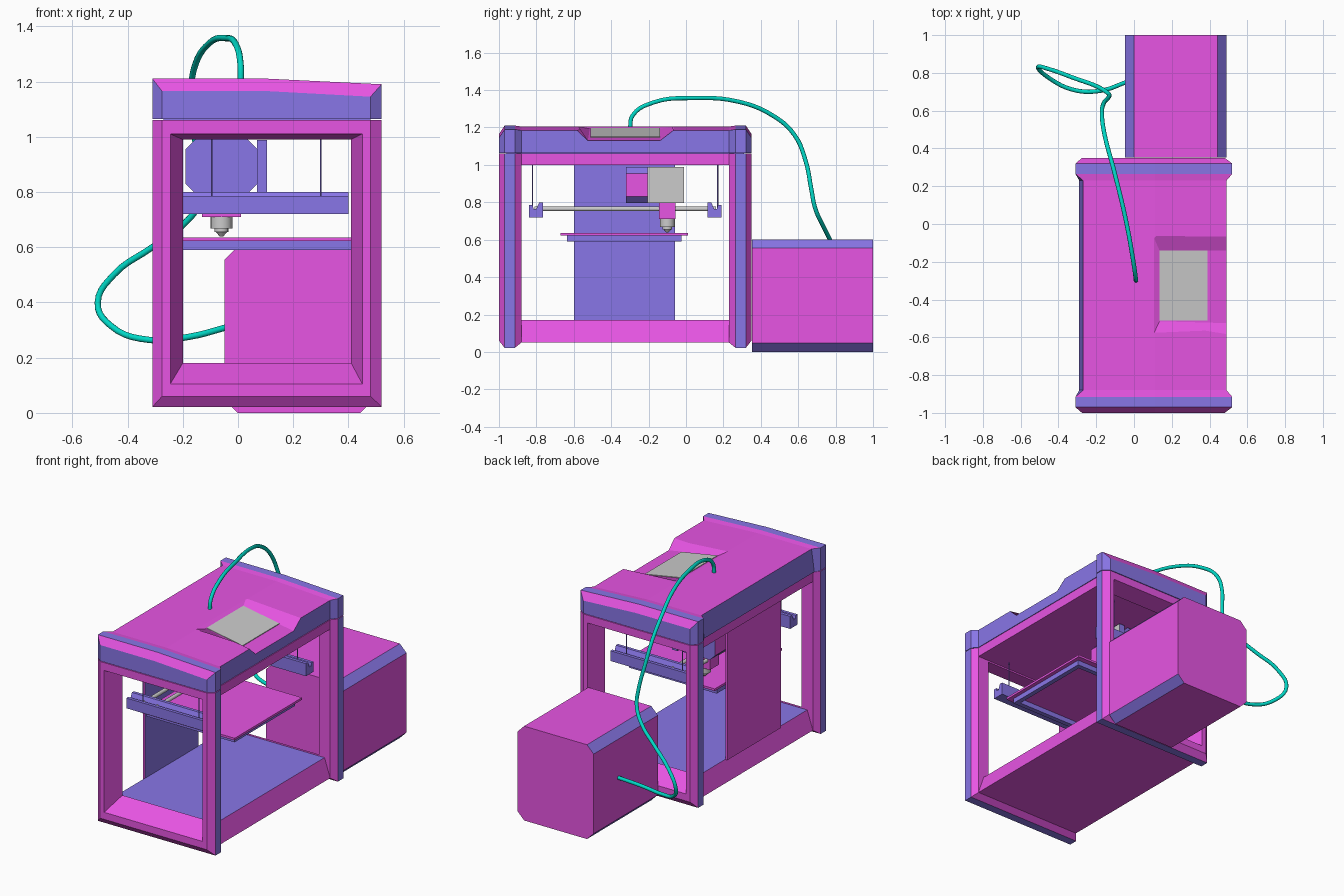
import bpy, bmesh, math
from mathutils import Vector

if "Cube" in bpy.data.objects:
    bpy.data.objects.remove(bpy.data.objects["Cube"])


def material(name, rgb):
    m = bpy.data.materials.new(name)
    m.diffuse_color = (*rgb, 1)
    m.use_nodes = True
    m.node_tree.nodes["Principled BSDF"].inputs["Base Color"].default_value = m.diffuse_color
    return m


MAGENTA, VIOLET, GREY, TEAL = range(4)
MATS = [material("magenta", (0.80, 0.09, 0.77)), material("violet", (0.25, 0.18, 0.80)),
        material("grey", (0.60, 0.60, 0.60)), material("teal", (0.0, 0.68, 0.56))]


def finish(name, bm, rule):
    """rule is a colour index or a function of the face normal and centre."""
    bmesh.ops.recalc_face_normals(bm, faces=bm.faces)
    for f in bm.faces:
        f.normal_update()
        f.material_index = rule(f.normal, f.calc_center_median()) if callable(rule) else rule
    me = bpy.data.meshes.new(name)
    bm.to_mesh(me)
    bm.free()
    ob = bpy.data.objects.new(name, me)
    bpy.context.collection.objects.link(ob)
    for m in MATS:
        me.materials.append(m)
    return ob


def loft(name, loops, rule, closed=False):
    """Skin a row of equal loops; closed joins last to first, otherwise ends are capped."""
    bm = bmesh.new()
    rows = [[bm.verts.new(p) for p in l] for l in loops]
    pairs = list(zip(rows, rows[1:]))
    if closed:
        pairs.append((rows[-1], rows[0]))
    else:
        bm.faces.new(rows[0])
        bm.faces.new(rows[-1])
    n = len(rows[0])
    for a, b in pairs:
        for i in range(n):
            j = (i + 1) % n
            bm.faces.new((a[i], a[j], b[j], b[i]))
    return finish(name, bm, rule)


def prism_y(name, profile, y0, y1, rule):
    return loft(name, [[(x, y, z) for x, z in profile] for y in (y0, y1)], rule)


def box(name, x0, x1, y0, y1, z0, z1, rule):
    return prism_y(name, [(x0, z0), (x1, z0), (x1, z1), (x0, z1)], y0, y1, rule)


def octagon(x0, x1, z0, z1, c):
    return [(x0 + c, z0), (x1 - c, z0), (x1, z0 + c), (x1, z1 - c),
            (x1 - c, z1), (x0 + c, z1), (x0, z1 - c), (x0, z0 + c)]


def rod(name, a, b, r, rule, r2=None, sides=16):
    a, b = Vector(a), Vector(b)
    bm = bmesh.new()
    bmesh.ops.create_cone(bm, cap_ends=True, segments=sides, radius1=r,
                          radius2=r if r2 is None else r2, depth=(b - a).length)
    bmesh.ops.rotate(bm, verts=bm.verts, matrix=(b - a).to_track_quat('Z', 'Y').to_matrix())
    bmesh.ops.translate(bm, verts=bm.verts, vec=(a + b) / 2)
    ob = finish(name, bm, rule)
    for p in ob.data.polygons:
        p.use_smooth = len(p.vertices) == 4
    return ob


MID = -0.325                      # middle of the printer housing in y


def back(y):
    return 2 * MID - y


# Front and back door frames: bevelled rings with a violet outer band
ring = [(-1.0, -.275, .48, .06, 1.06), (-.97, -.31, .52, .022, 1.06),
        (-.915, -.31, .52, .022, 1.06), (-.88, -.28, .49, .05, 1.06),
        (-.88, -.2, .41, .18, .99), (-1.0, -.245, .45, .105, 1.01)]
for name, flip in (("front_frame", False), ("back_frame", True)):
    loops = []
    for y, x0, x1, z0, z1 in ring:
        y = back(y) if flip else y
        loops.append([(x0, y, z0), (x1, y, z0), (x1, y, z1), (x0, y, z1)])

    def band(n, c):
        outer = c.x < -.3 or c.x > .51 or c.z < .03
        return VIOLET if outer and abs(n.y) < .1 else MAGENTA
    loft(name, loops, band, closed=True)

# Base with violet floor, ceiling slab and seam under the lid
prism_y("base", [(-.28, .05), (.49, .05), (.45, .17), (-.24, .17)], -.885, .235,
        lambda n, c: VIOLET if n.z > .9 else MAGENTA)
box("ceiling", -.28, .49, -.885, .235, 1.0, 1.06, MAGENTA)
box("lid_seam", -.27, .48, -.96, .31, 1.055, 1.07, VIOLET)

# Lid: lofted along y, sloping down at the right, flared at both ends
tip = [(-.275, 1.064), (.48, 1.064), (.48, 1.145), (.11, 1.165), (-.275, 1.165)]
flare = [(-.31, 1.064), (.52, 1.064), (.52, 1.19), (.11, 1.21), (-.31, 1.21)]
waist = [(-.29, 1.064), (.49, 1.064), (.49, 1.185), (.11, 1.205), (-.27, 1.205)]
half = [(-1.0, tip), (-.97, flare), (-.915, flare), (-.88, waist)]
stations = half + [(back(y), p) for y, p in reversed(half)]


def lid_rule(n, c):
    on_band = .59 < abs(c.y - MID) < .645
    return MAGENTA if n.z > .2 and not on_band else VIOLET


lid = loft("lid", [[(x, y, z) for x, z in p] for y, p in stations], lid_rule)

# Recess in the lid with its screen
cutter = loft("recess_cutter", [
    [(.135, -.515, 1.193), (.5, -.525, 1.128), (.5, -.14, 1.128), (.135, -.14, 1.193)],
    [(.10, -.59, 1.208), (.5, -.59, 1.19), (.5, -.06, 1.19), (.10, -.06, 1.208)]], MAGENTA)
cutter.hide_render = True
cutter.hide_viewport = True
cut = lid.modifiers.new("recess", 'BOOLEAN')
cut.operation = 'DIFFERENCE'
cut.solver = 'EXACT'
cut.object = cutter
prism_y("screen", [(.135, 1.188), (.39, 1.143), (.39, 1.152), (.135, 1.197)], -.51, -.14, GREY)

# Left side panel, magenta outside and violet inside
box("side_panel", -.25, -.238, -.6, -.06, .165, 1.005,
    lambda n, c: VIOLET if n.x > .5 else MAGENTA)

# Print bed: plate on an open carrier frame
bed = [(0, .59), (.03, .59), (.03, .622), (0, .622)]
loft("bed_carrier", [[(x0, y0, z), (x1, y0, z), (x1, y1, z), (x0, y1, z)]
                     for d, z in bed
                     for x0, x1, y0, y1 in [(-.2 + d, .42 - d, -.635 + d, -.025 - d)]],
     VIOLET, closed=True)
box("bed_plate", -.21, .445, -.67, .01, .622, .636, MAGENTA)

# Gantry: two channel bars along x, hanging rods and sliding rods
channel = [(-.84, .72), (-.765, .72), (-.765, .80), (-.785, .80), (-.80, .765),
           (-.815, .765), (-.82, .785), (-.84, .785)]
for name, flip in (("front_bar", False), ("back_bar", True)):
    loft(name, [[(x, back(y) if flip else y, z) for y, z in channel]
                for x in (-.2, .4)], VIOLET)
    for i, x in enumerate((-.095, .30)):
        y = back(-.82) if flip else -.82
        rod(f"{name}_hanger_{i}", (x, y, .75), (x, y, 1.01), .003, VIOLET, sides=8)
for i, x in enumerate((-.105, -.01)):
    rod(f"slide_rod_{i}", (x, -.81, .765), (x, .16, .765), .012, GREY)

# Print head: octagonal block, grey-faced side plate, carriage and nozzle
prism_y("head_block", octagon(-.19, .07, .795, .99, .035), -.32, -.02,
        lambda n, c: MAGENTA if abs(n.x) > .9 else VIOLET)
box("head_plate", .068, .105, -.205, -.01, .795, .988,
    lambda n, c: GREY if n.x > .5 else VIOLET)
box("carriage", -.13, .01, -.145, -.055, .71, .80, MAGENTA)
rod("nozzle_body", (-.06, -.1, .668), (-.06, -.1, .712), .04, GREY)
rod("nozzle_collar", (-.06, -.1, .655), (-.06, -.1, .67), .025, GREY)
rod("nozzle_tip", (-.06, -.1, .655), (-.06, -.1, .638), .02, GREY, r2=.006)

# Rear supply box with violet chamfers along its long edges
prism_y("supply_box", octagon(-.048, .49, 0, .602, .047), .352, 1.0,
        lambda n, c: VIOLET if abs(n.x) > .2 and abs(n.z) > .2 else MAGENTA)

# Feed hose from the lid round to the supply box
path = [(.01, -.3, 1.19), (.009, -.285, 1.265), (-.008, -.17, 1.335), (-.045, .03, 1.357),
        (-.105, .28, 1.338), (-.155, .47, 1.26), (-.17, .58, 1.16), (-.16, .64, 1.02),
        (-.135, .67, .87), (-.135, .69, .77), (-.2, .73, .68), (-.31, .77, .6),
        (-.45, .82, .5), (-.508, .83, .4), (-.46, .78, .315), (-.32, .71, .264),
        (-.18, .705, .275), (-.03, .755, .313)]
curve = bpy.data.curves.new("feed_hose", 'CURVE')
curve.dimensions = '3D'
curve.bevel_depth = .0115
curve.bevel_resolution = 3
curve.use_fill_caps = True
spline = curve.splines.new('BEZIER')
spline.resolution_u = 5
spline.bezier_points.add(len(path) - 1)
for point, co in zip(spline.bezier_points, path):
    point.co = co
    point.handle_left_type = point.handle_right_type = 'AUTO'
curve.materials.append(MATS[TEAL])
bpy.context.collection.objects.link(bpy.data.objects.new("feed_hose", curve))
